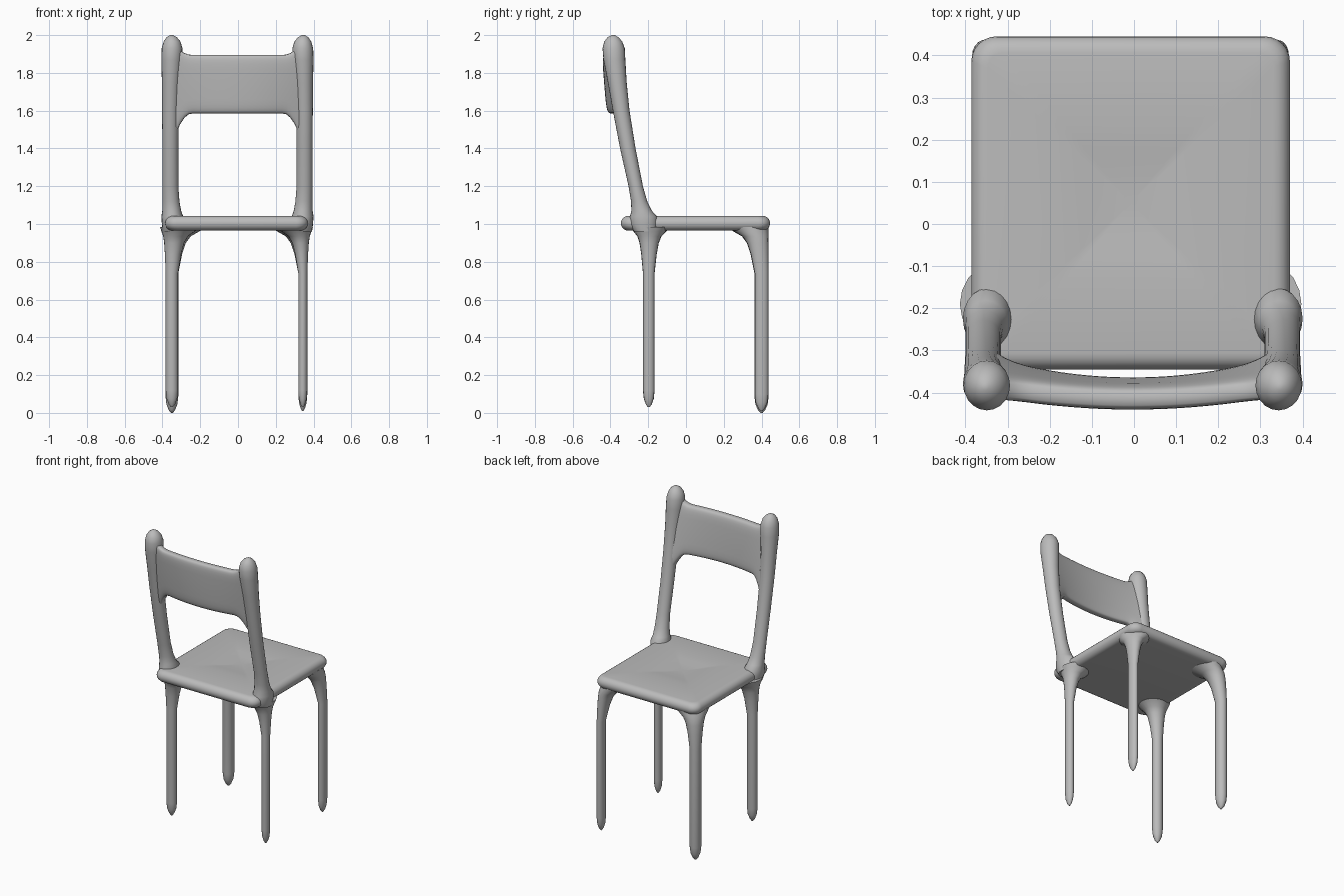
import bpy
import bmesh
from math import cos, sin, pi, radians, copysign

cube = bpy.data.objects.get("Cube")
if cube:
    bpy.data.objects.remove(cube, do_unlink=True)

grey = bpy.data.materials.new("plain grey")
grey.use_nodes = True
COLOUR = (0.5, 0.5, 0.5, 1)
grey.diffuse_color = COLOUR
grey.node_tree.nodes["Principled BSDF"].inputs["Base Color"].default_value = COLOUR


def loft(name, rings):
    """Skin a list of equal-length point rings and cap both ends."""
    bm = bmesh.new()
    loops = [[bm.verts.new(p) for p in ring] for ring in rings]
    n = len(loops[0])
    for a, b in zip(loops, loops[1:]):
        for i in range(n):
            j = (i + 1) % n
            bm.faces.new((a[i], a[j], b[j], b[i]))
    bm.faces.new(loops[0][::-1])
    bm.faces.new(loops[-1])
    bmesh.ops.recalc_face_normals(bm, faces=bm.faces)
    mesh = bpy.data.meshes.new(name)
    bm.to_mesh(mesh)
    bm.free()
    mesh.materials.append(grey)
    obj = bpy.data.objects.new(name, mesh)
    bpy.context.collection.objects.link(obj)
    bpy.ops.object.select_all(action="DESELECT")
    obj.select_set(True)
    bpy.context.view_layer.objects.active = obj
    bpy.ops.object.shade_smooth_by_angle(angle=radians(50))
    return obj


def oval(n, power=1.0):
    """Unit oval, squarer as power drops."""
    pts = []
    for i in range(n):
        c, s = cos(2 * pi * i / n), sin(2 * pi * i / n)
        pts.append((copysign(abs(c) ** power, c), copysign(abs(s) ** power, s)))
    return pts


def tube(name, stations):
    """Upright limb from (x, y, z, rx, ry) stations."""
    loft(name, [[(x + rx * u, y + ry * v, z) for u, v in oval(20)]
                for x, y, z, rx, ry in stations])


# Seat: rounded slab with a shallow dip in the middle
def seat_ring(inset, z, shrink=1.0):
    hx, hy, r = 0.378 - inset, 0.395 - inset, 0.06 - inset * 0.6
    pts = []
    for k, (sx, sy) in enumerate([(1, 1), (-1, 1), (-1, -1), (1, -1)]):
        for i in range(7):
            a = (k + i / 6) * pi / 2
            pts.append((-0.008 + shrink * (sx * (hx - r) + r * cos(a)),
                        0.05 + shrink * (sy * (hy - r) + r * sin(a)), z))
    return pts


EDGE = 0.039
rings = [seat_ring(EDGE * (1 - cos(a)), 1.004 + EDGE * sin(a))
         for a in [pi * (i / 10 - 0.5) for i in range(11)]]
rings += [seat_ring(EDGE, 1.043 - dip, s)
          for s, dip in [(0.5, 0), (0.35, 0.004), (0.2, 0.01), (0.05, 0.012)]]
loft("seat", rings)

# Legs: pointed foot, straight shaft, flare into the seat
FOOT = [(0, 0.15), (0.015, 0.5), (0.045, 0.85), (0.09, 1)]
FLARE = [(0.74, 0), (0.84, 0.01), (0.9, 0.02), (0.935, 0.033), (0.96, 0.055), (0.985, 0.075)]


def leg(name, x, y, rx, ry, tip, pull_x, pull_y):
    sx, sy = copysign(1, x), copysign(1, y)
    stations = [(x, y, tip + dz, rx * k, ry * k) for dz, k in FOOT]
    stations += [(x - sx * pull_x * g, y - sy * pull_y * g, z, rx + g, ry + g)
                 for z, g in FLARE]
    tube(name, stations)


leg("front_leg_right", -0.35, 0.4, 0.034, 0.038, 0.0, 1, 1)
leg("front_leg_left", 0.343, 0.4, 0.024, 0.036, 0.01, 1, 1)
leg("back_leg_right", -0.35, -0.197, 0.033, 0.031, 0.03, 0.6, 0.1)
leg("back_leg_left", 0.343, -0.197, 0.024, 0.03, 0.03, 0.6, 0.1)

# Back posts: leaning limbs with swollen rounded tops
POST = [  # offset from side, y, z, rx, ry
    (0.345, -0.215, 0.96, 0.05, 0.06),
    (0.345, -0.225, 1.0, 0.055, 0.075),
    (0.345, -0.225, 1.04, 0.058, 0.072),
    (0.348, -0.235, 1.07, 0.05, 0.054),
    (0.352, -0.248, 1.12, 0.045, 0.043),
    (0.355, -0.266, 1.2, 0.042, 0.038),
    (0.355, -0.308, 1.4, 0.042, 0.041),
    (0.355, -0.343, 1.6, 0.044, 0.044),
    (0.352, -0.364, 1.75, 0.048, 0.05),
    (0.348, -0.379, 1.87, 0.055, 0.058),
    (0.346, -0.383, 1.93, 0.055, 0.059),
    (0.346, -0.385, 1.965, 0.045, 0.048),
    (0.348, -0.386, 1.988, 0.028, 0.03),
    (0.349, -0.386, 2.0, 0.008, 0.008),
]
for side, name in ((-1, "back_post_right"), (1, "back_post_left")):
    tube(name, [(side * x - 0.003, *rest) for x, *rest in POST])

# Back panel: bowed slat that widens where it meets the posts
panel = []
STEPS = 32
for i in range(STEPS + 1):
    s = 2 * i / STEPS - 1
    t = abs(s)
    grow = max(0, (t - 0.7) / 0.3) ** 2
    low, high = 1.585 - 0.16 * grow, 1.895 + 0.07 * grow
    mid, half = (low + high) / 2, (high - low) / 2
    lean = 0.08 + 0.08 * t * t
    ring = []
    for u, v in oval(28, 0.45):
        z = mid + half * v
        y = -0.402 + 0.042 * t * t - lean * (z - 1.74) + 0.031 * u
        ring.append((0.345 * s - 0.003, y, z))
    panel.append(ring)
loft("back_panel", panel)
